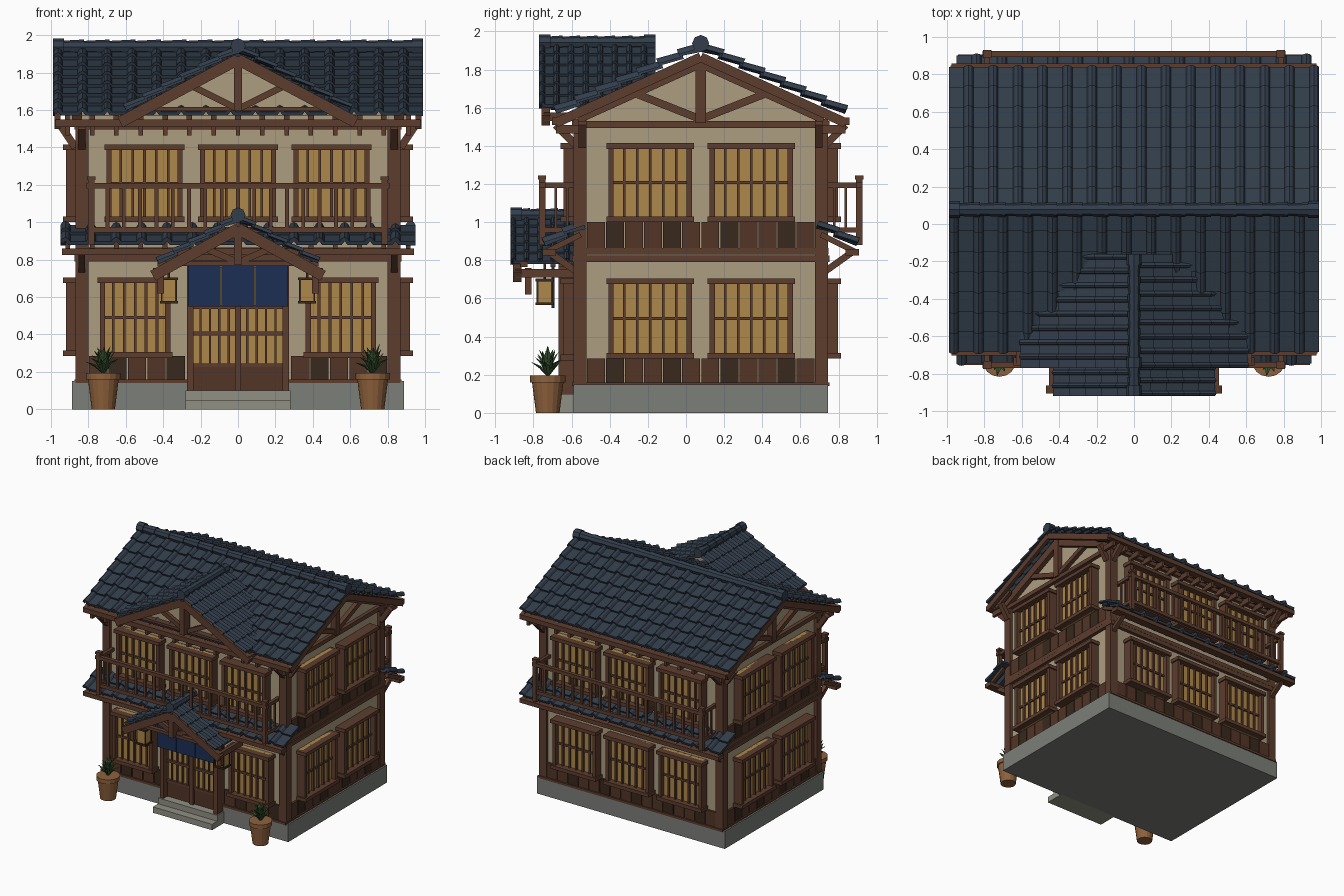
import bpy, bmesh, math, random
from mathutils import Vector as V, Matrix as M

if "Cube" in bpy.data.objects:
    bpy.data.objects.remove(bpy.data.objects["Cube"])
random.seed(4)
YC = 0.077          # house is symmetric front/back about this y
SL = 0.453          # main roof slope
COL = dict(wood=(.11, .047, .027), dark=(.04, .022, .012), plank=(.085, .035, .02), wall=(.42, .34, .22),
           tile=(.032, .047, .07), gold=(.42, .25, .07), navy=(.012, .028, .09), stone=(.2, .21, .19),
           step=(.28, .28, .23), clay=(.27, .12, .045), leaf=(.04, .09, .03))
MATS, PARTS = {}, {}
for k, c in COL.items():
    MATS[k] = bpy.data.materials.new(k)
    MATS[k].diffuse_color = (*c, 1)

def part(name, mat):
    if name not in PARTS:
        PARTS[name] = (bmesh.new(), mat)
    return PARTS[name][0]

def box(name, mat, x0, x1, y0, y1, z0, z1):
    m = M.Translation(((x0+x1)/2, (y0+y1)/2, (z0+z1)/2)) @ M.Diagonal((abs(x1-x0), abs(y1-y0), abs(z1-z0), 1))
    bmesh.ops.create_cube(part(name, mat), size=1, matrix=m)

def beam(name, mat, p, q, w, h):
    p, q = V(p), V(q)
    d = (q-p).normalized()
    s = V((0, 0, 1)).cross(d).normalized()
    r = M((d, s, d.cross(s))).transposed().to_4x4()
    m = M.Translation((p+q)/2) @ r @ M.Diagonal(((q-p).length, w, h, 1))
    bmesh.ops.create_cube(part(name, mat), size=1, matrix=m)

def cone(name, mat, p, q, r1, r2, seg=8, flat=1):
    p, q = V(p), V(q)
    m = M.Translation((p+q)/2) @ (q-p).to_track_quat('Z', 'Y').to_matrix().to_4x4() @ M.Diagonal((1, flat, 1, 1))
    bmesh.ops.create_cone(part(name, mat), cap_ends=True, segments=seg, radius1=r1, radius2=r2,
                          depth=(q-p).length, matrix=m)

def prism(name, mat, pts, ext):
    bm = part(name, mat)
    a = [bm.verts.new(p) for p in pts]
    b = [bm.verts.new(V(p)+V(ext)) for p in pts]
    fs = [bm.faces.new(a), bm.faces.new(b[::-1])]
    for i in range(len(a)):
        j = (i+1) % len(a)
        fs.append(bm.faces.new((a[j], a[i], b[i], b[j])))
    bmesh.ops.recalc_face_normals(bm, faces=fs)

def side_box(side, name, mat, u0, u1, v0, v1, z0, z1):
    """u runs along a wall, v is the distance out from it."""
    if side in 'FB':
        s = -1 if side == 'F' else 1
        box(name, mat, u0, u1, YC+s*(.645+v0), YC+s*(.645+v1), z0, z1)
    else:
        s = -1 if side == 'L' else 1
        box(name, mat, s*(.845+v0), s*(.845+v1), YC+u0, YC+u1, z0, z1)

def tiles(name, top, low, along, length, ncol, nrow, roll=.026, step=.018):
    """Stepped pantile sheet between the centres of its top and low edges."""
    top, low, a = V(top), V(low), V(along)
    d = low-top
    n = a.cross(d).normalized()
    if n.z < 0:
        a, n = -a, -n
    prof = [(0, 0), (.6, 0), (.68, .7), (.8, 1), (.92, .7)]
    us = [((c+u)/ncol, h) for c in range(ncol) for u, h in prof] + [(1, 0)]
    ts = [(t, h) for r in range(nrow) for t, h in ((r/nrow, 0), ((r+1)/nrow, step))]
    bm = part(name, 'tile')
    g = [[bm.verts.new(top + a*(u-.5)*length + d*t + n*(h*roll+k)) for u, h in us] for t, k in ts]
    for r in range(len(g)-1):
        for c in range(len(us)-1):
            bm.faces.new((g[r][c], g[r][c+1], g[r+1][c+1], g[r+1][c]))

def ridge(name, p, q, n, r):
    p, q = V(p), V(q)
    d = (q-p)/n
    for i in range(n):
        cone(name, 'tile', p+d*(i-.08), p+d*(i+1), r*.8, r)
    e = d.normalized()*.03
    for c in (p, q):   # end ornaments
        cone(name, 'tile', c-e, c+e, r*1.12, r*1.12)

# Foundation and entrance steps
box('foundation', 'stone', -.888, .888, -.59, .744, 0, .15)
box('entry_step', 'step', -.28, .28, -.75, -.58, 0, .05)
box('entry_step', 'step', -.28, .28, -.68, -.58, .05, .1)

# Walls with gable ends
prism('house_walls', 'wall', [(-.845, YC+o, z) for o, z in
      ((-.645, .14), (.645, .14), (.645, 1.57), (0, 1.865), (-.645, 1.57))], (1.69, 0, 0))

# Corner posts, belts, gable timbers and verge boards
for sx in (-1, 1):
    for sy in (-1, 1):
        box('corner_posts', 'wood', sx*.80, sx*.87, YC+sy*.60, YC+sy*.667, .14, 1.54)
        beam('verge_boards', 'wood', (sx*.965, YC, 1.865), (sx*.965, YC+sy*.76, 1.865-SL*.76), .03, .05)
        beam('gable_rafters', 'wood', (sx*.86, YC, 1.845), (sx*.86, YC+sy*.65, 1.845-SL*.65), .05, .07)
        beam('gable_struts', 'wood', (sx*.86, YC, 1.54), (sx*.86, YC+sy*.33, 1.67), .04, .04)
        beam('eave_brackets', 'wood', (sx*.835, YC+sy*.65, 1.40), (sx*.835, YC+sy*.76, 1.51), .04, .04)
        beam('eave_brackets', 'wood', (sx*.87, YC+sy*.62, 1.40), (sx*.95, YC+sy*.62, 1.52), .04, .04)
        beam('eave_brackets', 'wood', (sx*.835, YC+sy*.65, .74), (sx*.835, YC+sy*.79, .84), .035, .035)
    box('gable_king_posts', 'wood', sx*.84, sx*.89, YC-.027, YC+.027, 1.52, 1.87)
for s, w in (('F', .87), ('B', .87), ('L', .667), ('R', .667)):
    for z0, z1, v in ((.79, .825, .03), (.83, .865, .025), (1.495, 1.53, .03), (.14, .16, .03)):
        side_box(s, 'wall_belts', 'wood', -w, w, 0, v, z0, z1)

# Wainscot planks
def planks(s, a, b, z0, z1):
    n = max(1, round((b-a)/.1))
    w = (b-a)/n
    for i in range(n):
        m = 'dark' if i % 3 == 1 else 'plank'
        side_box(s, 'wainscot_'+m, m, a+i*w+.003, a+(i+1)*w-.003, 0, .018, z0, z1)
for s in 'LR':
    planks(s, -.6, .6, .16, .285)
    planks(s, -.6, .6, .865, 1.0)
planks('B', -.8, .8, .16, .285)
planks('F', -.8, -.28, .16, .285)
planks('F', .28, .8, .16, .285)

# Lattice windows
def window(s, u, w, z0, z1):
    a, b = u-w/2, u+w/2
    side_box(s, 'window_paper', 'gold', a, b, 0, .035, z0, z1)
    for x in (a, b):
        side_box(s, 'window_frames', 'wood', x-.014, x+.014, 0, .075, z0, z1)
    for z in (z0, z1-.03):
        side_box(s, 'window_frames', 'wood', a-.025, b+.025, 0, .09, z, z+.03)
    for i in range(1, 6):
        x = a+w*i/6
        side_box(s, 'window_lattice', 'wood', x-.007, x+.007, 0, .052, z0, z1)
    side_box(s, 'window_lattice', 'wood', a, b, 0, .048, (z0+z1)/2-.008, (z0+z1)/2+.008)
for s in 'LR':
    for u in (-.265, .265):
        window(s, u, .41, .285, .705)
        window(s, u, .41, 1.0, 1.415)
for u in (-.5, 0, .5):
    window('F', u, .38, 1.0, 1.415)
    window('B', u, .38, 1.0, 1.415)
    window('B', u, .38, .285, .705)
for u in (-.55, .55):
    window('F', u, .35, .275, .705)

# Sliding entrance doors
side_box('F', 'door_paper', 'gold', -.25, .25, 0, .03, .22, .76)
side_box('F', 'door_panels', 'plank', -.25, .25, 0, .045, .1, .235)
for x in (-.255, 0, .255):
    side_box('F', 'door_frame', 'wood', x-.017, x+.017, 0, .1 if x else .065, .1, .78)
for i in range(1, 10):
    if i != 5:
        side_box('F', 'door_lattice', 'wood', -.25+.05*i-.006, -.25+.05*i+.006, 0, .045, .22, .76)
for z in (.235, .405, .545):
    side_box('F', 'door_lattice', 'wood', -.25, .25, 0, .05, z-.01, z+.01)
side_box('F', 'door_frame', 'wood', -.29, .29, 0, .1, .765, .795)

# Entrance curtain of three cloths
for x in (-.18, 0, .18):
    box('door_curtain', 'navy', x-.087, x+.087, -.705, -.69, .55, .77)
box('curtain_rod', 'wood', -.29, .29, -.71, -.685, .765, .785)

# Main roof, skirt roofs, eaves and balconies, front and back
for s in (-1, 1):
    Y = lambda o: YC+s*o
    tiles('main_roof_tiles', (0, YC, 1.915), (0, Y(.755), 1.915-SL*.755), (1, 0, 0), 1.98, 15, 7)
    tiles('skirt_roof_tiles', (0, Y(.61), .985), (0, Y(.815), .88), (1, 0, 0), 1.9, 14, 2)
    box('main_eave_beams', 'wood', -.975, .975, Y(.72), Y(.78), 1.51, 1.55)
    box('skirt_eave_beams', 'wood', -.94, .94, Y(.76), Y(.83), .825, .86)
    for i in range(15):
        x = -.91+.13*i
        beam('main_rafters', 'wood', (x, Y(.55), 1.865-SL*.55), (x, Y(.745), 1.865-SL*.745), .03, .04)
        box('main_rafters', 'wood', x-.012, x+.012, Y(.64), Y(.76), 1.465, 1.51)
        beam('skirt_rafters', 'wood', (x, Y(.63), .935), (x, Y(.81), .845), .025, .03)
    # Balcony
    box('balcony_rails', 'wood', -.81, .81, Y(.815), Y(.848), 1.18, 1.21)
    box('balcony_rails', 'wood', -.80, .80, Y(.82), Y(.843), .945, .975)
    for sx in (-1, 1):
        box('balcony_posts', 'wood', sx*.768, sx*.802, Y(.815), Y(.848), .88, 1.235)
        box('balcony_posts', 'wood', sx*.763, sx*.807, Y(.81), Y(.853), 1.225, 1.245)
        for z in (.945, 1.18):
            box('balcony_rails', 'wood', sx*.772, sx*.798, Y(.64), Y(.83), z, z+.028)
        for o in (.70, .76):
            box('balcony_balusters', 'wood', sx*.778, sx*.792, Y(o)-.007, Y(o)+.007, .95, 1.19)
    for i in range(1, 18):
        x = -.785+i*1.57/18
        box('balcony_balusters', 'wood', x-.01, x+.01, Y(.823), Y(.84), .95, 1.19)
ridge('main_ridge', (-.96, YC, 1.937), (.96, YC, 1.937), 14, .04)

# Front roof gable and entrance canopy share one builder
def gable_roof(nm, half, zt, zl, y0, y1, ncol, nrow, ybarge, nridge, strut):
    k = (zt-zl)/half
    for s in (-1, 1):
        tiles(nm+'_tiles', (0, (y0+y1)/2, zt), (s*half, (y0+y1)/2, zl), (0, 1, 0), y1-y0, ncol, nrow, .018, .014)
        beam(nm+'_barge_boards', 'wood', (0, ybarge, zt-.055), (s*(half+.03), ybarge, zl-.055-k*.03), .045, .06)
        beam(nm+'_struts', 'wood', (0, ybarge+.04, zt-strut), (s*half*.42, ybarge+.04, zt-.06-k*half*.42), .03, .035)
        box(nm+'_eave_beams', 'wood', s*half, s*(half+.03), y0+.025, min(y1, -.58), zl-.075, zl-.03)
    box(nm+'_king_post', 'wood', -.022, .022, ybarge-.025, ybarge+.055, zt-strut-.01, zt-.04)
    ridge(nm+'_ridge', (0, y0+.03, zt+.018), (0, y1-.03, zt+.018), nridge, .036)

gable_roof('front_gable', .60, 1.925, 1.605, -.77, -.16, 8, 6, -.735, 6, .32)
prism('front_gable_wall', 'wall', [(-.5, -.65, 1.59), (.5, -.65, 1.59), (0, -.65, 1.87)], (0, .04, 0))
box('front_gable_tie', 'wood', -.45, .45, -.70, -.65, 1.595, 1.615)
gable_roof('porch', .425, 1.02, .785, -.92, -.57, 5, 5, -.885, 4, .235)
for z, y in ((.765, -.85), (.765, -.62)):
    box('porch_tie_beams', 'wood', -.43, .43, y-.018, y+.018, z, z+.025)

# Porch pendants and hanging lanterns
for s in (-1, 1):
    box('porch_pendants', 'wood', s*.395, s*.43, -.845, -.81, .62, .76)
    box('lantern_bodies', 'gold', s*.37-.038, s*.37+.038, -.778, -.702, .575, .69)
    for z in (.565, .69):
        box('lantern_frames', 'dark', s*.37-.048, s*.37+.048, -.788, -.692, z, z+.015)
    for dx in (-.038, .038):
        for dy in (-.038, .038):
            box('lantern_frames', 'dark', s*.37+dx-.005, s*.37+dx+.005, -.74+dy-.005, -.74+dy+.005, .57, .7)
    box('lantern_frames', 'dark', s*.37-.006, s*.37+.006, -.746, -.734, .7, .79)
    # Potted plants
    c = V((s*.72, -.725, 0))
    cone('plant_pots', 'clay', c, c+V((0, 0, .165)), .062, .083, 16)
    cone('plant_pots', 'clay', c+V((0, 0, .16)), c+V((0, 0, .195)), .092, .092, 16)
    for i in range(18):
        a, t = i*2.4, i/17
        base = c+V((0, 0, .19))
        rad, h = .035+.05*t, .15-.09*t
        mid = base+V((math.cos(a)*rad*.5, math.sin(a)*rad*.5, h*.7))
        tip = base+V((math.cos(a)*rad*1.1, math.sin(a)*rad*1.1, h*random.uniform(.95, 1.1)))
        cone('plant_leaves', 'leaf', base, mid, .006, .018, 4, .4)
        cone('plant_leaves', 'leaf', mid, tip, .018, .001, 4, .4)

# Turn every collected part into an object
for name, (bm, mat) in PARTS.items():
    me = bpy.data.meshes.new(name)
    bm.to_mesh(me)
    bm.free()
    me.materials.append(MATS[mat])
    ob = bpy.data.objects.new(name, me)
    bpy.context.collection.objects.link(ob)
    if name.endswith('_tiles'):
        so = ob.modifiers.new('thickness', 'SOLIDIFY')
        so.thickness, so.offset = .022, -1

for m in bpy.data.materials:
    if m.users and not m.is_grease_pencil:
        m.use_nodes = True
        m.node_tree.nodes["Principled BSDF"].inputs["Base Color"].default_value = m.diffuse_color
